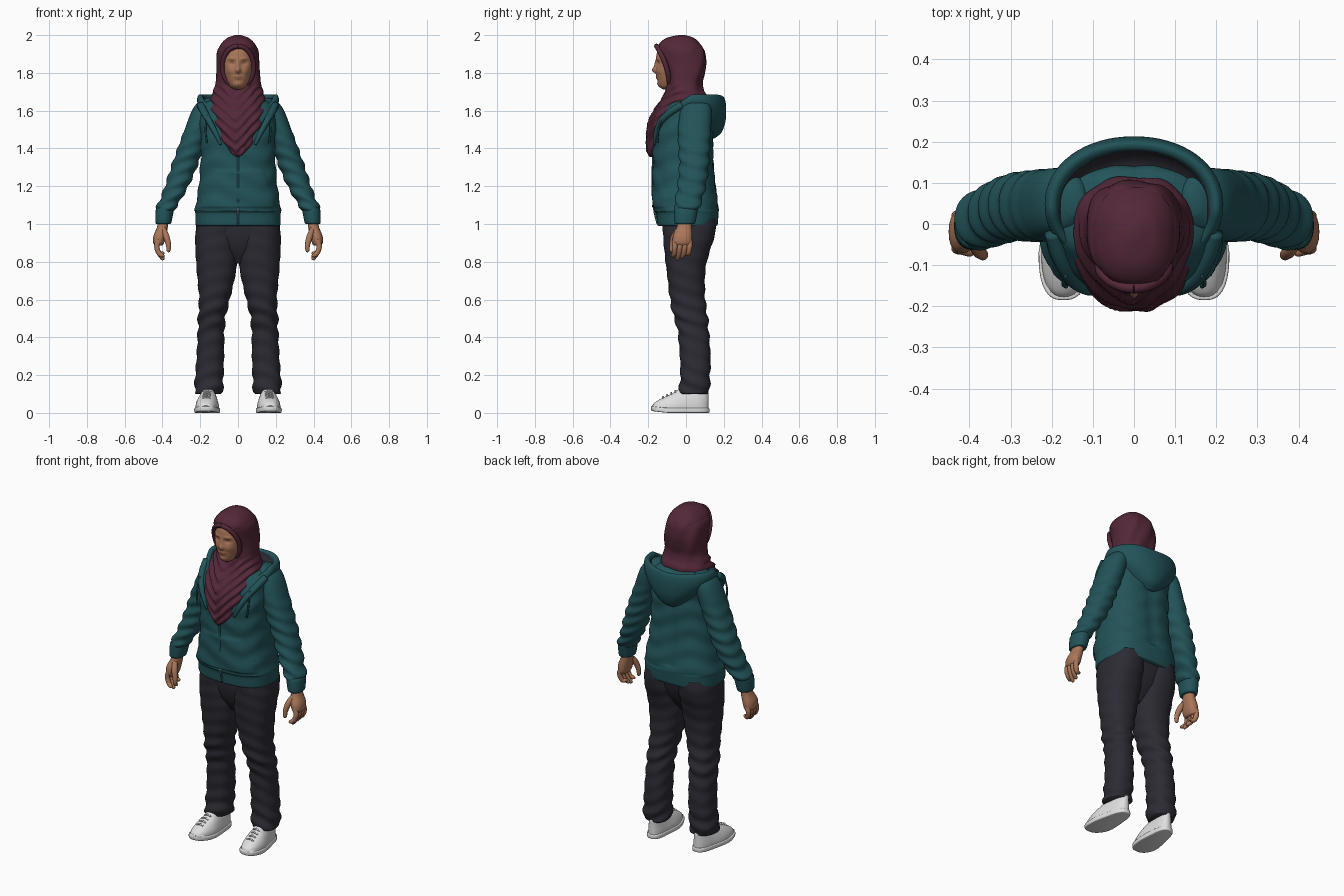
import bpy, bmesh, math
from mathutils import Vector
from math import sin, cos, pi, exp


def material(name, rgb):
    m = bpy.data.materials.new(name)
    m.diffuse_color = (*rgb, 1)
    return m


SKIN = material("skin", (0.40, 0.18, 0.10))
LIPS = material("lips and eyelids", (0.27, 0.105, 0.065))
SCARF = material("plum scarf", (0.088, 0.021, 0.040))
TEAL = material("teal fleece", (0.016, 0.088, 0.100))
DARK = material("dark denim", (0.025, 0.024, 0.034))
WHITE = material("white leather", (0.74, 0.74, 0.74))
METAL = material("zip metal", (0.45, 0.45, 0.45))


def spline(pts, steps):
    """Smooth interpolation through rows of numbers."""
    out = []
    for i in range(len(pts) - 1):
        a, b, c, d = (pts[max(0, min(len(pts) - 1, i + k))] for k in (-1, 0, 1, 2))
        for s in range(steps):
            t = s / steps
            out.append([0.5 * (2 * q + (r - p) * t + (2 * p - 5 * q + 4 * r - u) * t * t
                               + (3 * q - p - 3 * r + u) * t ** 3)
                        for p, q, r, u in zip(a, b, c, d)])
    return out + [list(pts[-1])]


def finish(bm, name, mats, mirror, rule=None):
    bmesh.ops.recalc_face_normals(bm, faces=bm.faces)
    for f in bm.faces:
        f.smooth = True
        if rule:
            f.material_index = rule(f)
    me = bpy.data.meshes.new(name)
    bm.to_mesh(me)
    bm.free()
    ob = bpy.data.objects.new(name, me)
    bpy.context.collection.objects.link(ob)
    for m in mats:
        me.materials.append(m)
    if mirror:
        ob.modifiers.new("mirror", 'MIRROR').use_mirror_merge = False
    return ob


def skin_rings(rings, name, mats, mirror, rule=None):
    bm = bmesh.new()
    vs = [[bm.verts.new(p) for p in r] for r in rings]
    n = len(vs[0])
    for a, b in zip(vs, vs[1:]):
        for j in range(n):
            k = (j + 1) % n
            bm.faces.new((a[j], a[k], b[k], b[j]))
    bm.faces.new(vs[0])
    bm.faces.new(vs[-1])
    return finish(bm, name, mats, mirror, rule)


def loft(name, slices, mats, power=2.2, seg=32, steps=6, deform=None, mirror=False, rule=None):
    """Horizontal slices (z, x0, x1, y0, y1) joined into a smooth body."""
    rings = []
    for z, x0, x1, y0, y1 in spline(slices, steps):
        ring = []
        for j in range(seg):
            a = 2 * pi * j / seg
            c, s = cos(a), sin(a)
            p = Vector(((x0 + x1) / 2 + (x1 - x0) / 2 * math.copysign(abs(c) ** (2 / power), c),
                        (y0 + y1) / 2 + (y1 - y0) / 2 * math.copysign(abs(s) ** (2 / power), s), z))
            ring.append(deform(p, Vector((c, s, 0))) if deform else p)
        rings.append(ring)
    return skin_rings(rings, name, mats, mirror, rule)


def tube(name, pts, mat, mirror=False, steps=5, seg=10):
    """Round tube through points (x, y, z, radius)."""
    rows = spline(pts, steps)
    rings = []
    for i, r in enumerate(rows):
        t = (Vector(rows[min(i + 1, len(rows) - 1)][:3]) - Vector(rows[max(i - 1, 0)][:3])).normalized()
        u = t.cross(Vector((0.3, 1, 0.2))).normalized()
        w = t.cross(u)
        rings.append([Vector(r[:3]) + r[3] * (cos(2 * pi * j / seg) * u + sin(2 * pi * j / seg) * w)
                      for j in range(seg)])
    return skin_rings(rings, name, [mat], mirror)


def bump(x, z, cx, cz, wx, wz):
    return exp(-((x - cx) / wx) ** 2 - ((z - cz) / wz) ** 2)


# Face: nose, eye sockets, cheeks, lips and chin pushed out of a smooth head
def face_shape(p, d):
    if p.y < -0.06:
        x, z = abs(p.x), p.z
        p.y -= (0.022 * bump(x, z, 0, 1.813, 0.014, 0.016) + 0.010 * bump(x, z, 0, 1.84, 0.010, 0.025)
                - 0.010 * bump(x, z, 0.033, 1.853, 0.018, 0.013) + 0.005 * bump(x, z, 0.035, 1.875, 0.022, 0.008)
                + 0.006 * bump(x, z, 0.042, 1.81, 0.02, 0.02) + 0.008 * bump(x, z, 0, 1.776, 0.022, 0.010)
                - 0.004 * bump(x, z, 0, 1.776, 0.026, 0.003) + 0.005 * bump(x, z, 0, 1.74, 0.02, 0.012))
    return p


def face_colour(f):
    c = f.calc_center_median()
    if c.y > -0.10:
        return 0
    lips = (c.x / 0.024) ** 2 + ((c.z - 1.776) / 0.006) ** 2 < 1
    lids = ((abs(c.x) - 0.033) / 0.015) ** 2 + ((c.z - 1.852) / 0.004) ** 2 < 1
    return int(lips or lids)


loft("face", [(1.712, -.02, .02, -.12, -.03), (1.73, -.045, .045, -.143, 0), (1.77, -.066, .066, -.152, .02),
              (1.82, -.08, .08, -.156, .03), (1.87, -.083, .083, -.158, .03), (1.92, -.072, .072, -.150, .02),
              (1.95, -.05, .05, -.12, 0)], [SKIN, LIPS], 2.2, 96, 12, face_shape, rule=face_colour)


# Scarf: hood over the head falling into a pointed, folded drape
def scarf_folds(p, d):
    w = max(0, min(1, (1.75 - p.z) / 0.06)) * max(0, min(1, (p.z - 1.36) / 0.05))
    front = max(0, min(1, -d.y * 1.5 + 0.4))
    k = sin((p.z - 1.0 * abs(p.x + 0.012) - 0.1 * p.x) * 2 * pi / 0.055)
    side = 0.003 * sin(d.x * 9 + p.z * 25) * (1 if p.z < 1.93 else 0)
    return p + d * (0.007 * k * w * front + side)


loft("head_scarf", [(1.355, -.006, .006, -.19, -.165), (1.375, -.035, .035, -.203, -.13),
                    (1.42, -.068, .068, -.208, -.09), (1.5, -.112, .112, -.203, -.03), (1.56, -.133, .133, -.188, .04),
                    (1.62, -.145, .145, -.155, .10), (1.67, -.14, .14, -.122, .115), (1.71, -.128, .128, -.105, .095),
                    (1.75, -.119, .119, -.10, .088), (1.8, -.118, .118, -.10, .098), (1.85, -.116, .116, -.115, .105),
                    (1.9, -.111, .111, -.138, .102), (1.93, -.102, .102, -.148, .092), (1.96, -.085, .085, -.138, .07),
                    (1.986, -.055, .055, -.10, .04), (2.0, -.015, .015, -.04, -.005)],
     [SCARF], 2.4, 80, 8, scarf_folds)

# Rolled cloth edge framing the face, leaning back towards the chin
rim = []
for i in range(25):
    a = 2 * pi * i / 24
    z = 1.833 + 0.109 * cos(a)
    rim.append((0.083 * sin(a), -0.077 - 0.066 * ((z - 1.72) / 0.22) ** 1.3 - 0.012 * cos(a / 1) ** 2, z, 0.013)
               if z > 1.725 else (0.083 * sin(a), -0.10, z, 0.013))
tube("scarf_rim", rim, SCARF, steps=3)


# Sweater body: raised front pocket, ribbed hem and soft folds
def body_shape(p, d):
    x, z = abs(p.x), p.z
    if d.y < -0.2 and 1.085 < z < 1.285 and x < 0.195 - max(0, z - 1.14) * 0.45:
        p.y -= 0.007
    if z > 1.07:
        p += d * 0.003 * sin(z * 55 + 3 * sin(d.x * 3))
    if d.y > 0.5 and z > 1.1:
        p.y -= 0.008 * exp(-(x / 0.03) ** 2)
    return p


loft("sweater_body", [(.99, -.218, .218, -.145, .16), (1.0, -.225, .225, -.153, .168), (1.055, -.226, .226, -.157, .172),
                      (1.075, -.229, .229, -.17, .172), (1.13, -.219, .219, -.172, .168), (1.2, -.208, .208, -.172, .158),
                      (1.3, -.2, .2, -.172, .148), (1.4, -.196, .196, -.176, .145), (1.5, -.2, .2, -.168, .143),
                      (1.58, -.2, .2, -.14, .148), (1.64, -.175, .175, -.10, .14), (1.665, -.11, .11, -.06, .11)],
     [TEAL], 2.6, 80, 9, body_shape)


# Sleeves with creases, then cuffs
def sleeve_folds(p, d):
    w = max(0, min(1, (1.55 - p.z) / 0.2))
    return p + d * 0.005 * w * sin(p.z * 85 + 2.5 * d.x + 1.5 * d.y)


loft("sleeve", [(1.668, .12, .165, .02, .09), (1.645, .11, .21, -.01, .12), (1.6, .12, .244, -.03, .135),
                (1.5, .15, .283, -.042, .133), (1.4, .182, .32, -.04, .127), (1.3, .218, .355, -.036, .12),
                (1.2, .262, .387, -.045, .105), (1.13, .302, .413, -.055, .085), (1.09, .325, .432, -.062, .074),
                (1.07, .342, .428, -.055, .06)], [TEAL], 2.2, 36, 8, sleeve_folds, True)
loft("cuff", [(1.085, .335, .43, -.058, .064), (1.07, .34, .436, -.062, .062), (1.01, .352, .437, -.062, .05),
              (1.0, .36, .43, -.054, .042)], [TEAL], 2.2, 28, 4, None, True)

# Hands: palm, four fingers and thumb
loft("palm", [(1.02, .37, .42, -.042, .03), (.98, .372, .43, -.05, .03), (.94, .38, .447, -.068, .033),
              (.905, .39, .45, -.07, .032), (.885, .4, .44, -.06, .025)], [SKIN], 2.3, 20, 4, None, True)
for i, (y, tip) in enumerate([(-.056, .825), (-.031, .81), (-.006, .818), (.018, .838)]):
    tube("finger_%d" % (i + 1), [(.42, y, .915, .015), (.43, y * 1.05, .88, .0145), (.418, y - .006, .845, .013),
                                 (.398, y - .014, tip + .006, .010), (.394, y - .015, tip, .003)], SKIN, True)
tube("thumb", [(.395, -.035, .975, .014), (.38, -.062, .935, .017), (.368, -.074, .89, .014),
               (.368, -.076, .86, .011), (.369, -.076, .85, .003)], SKIN, True)


# Lowered hood: hanging bag, rolled rim and dark lining
def hood_shape(p, d):
    if p.y < 0.03:
        p.z -= 0.65 * (0.03 - p.y)
    p.z -= 0.012 * exp(-(p.x / 0.09) ** 2) * (1 if p.y > 0 else 0)
    return p


loft("lowered_hood", [(1.465, -.03, .03, .08, .15), (1.495, -.085, .085, .03, .187), (1.55, -.15, .15, -.02, .208),
                      (1.61, -.2, .2, -.08, .213), (1.655, -.217, .217, -.115, .21), (1.684, -.207, .207, -.11, .2),
                      (1.682, -.19, .19, -.1, .182), (1.655, -.175, .175, -.09, .168), (1.635, -.15, .15, -.08, .14),
                      (1.63, -.08, .08, -.05, .08)], [TEAL, DARK], 2.1, 64, 6, hood_shape,
     rule=lambda f: int(f.normal.z > -2 and f.calc_center_median().y > 0.0 and f.calc_center_median().z > 1.6
                        and (f.calc_center_median().x / .184) ** 2
                        + ((f.calc_center_median().y - .038) / .142) ** 2 < 1))
tube("hood_front_edge", [(.198, -.02, 1.63, .02), (.178, -.085, 1.59, .02), (.150, -.135, 1.54, .017),
                         (.118, -.158, 1.48, .014), (.09, -.165, 1.42, .008)], TEAL, True)
tube("drawstring", [(.165, -.125, 1.58, .005), (.172, -.145, 1.5, .005), (.165, -.152, 1.43, .005)], TEAL, True)

# Front zip and its pull
tube("zip", [(0, -.150, 1.0, .006), (0, -.168, 1.08, .006), (0, -.176, 1.2, .006), (0, -.174, 1.38, .006)], TEAL)
tube("zip_pull", [(0, -.166, 1.055, .004), (0, -.170, 1.085, .005)], METAL)


# Trousers: hips and two creased legs
def leg_folds(p, d):
    w = exp(-((p.z - 0.5) / 0.13) ** 2) + exp(-((p.z - 0.14) / 0.09) ** 2) + 0.3
    return p + d * 0.0045 * w * sin(p.z * 75 + 2 * d.x + 2.5 * d.y)


loft("hips", [(1.03, -.21, .21, -.12, .15), (.95, -.2, .2, -.115, .135), (.87, -.14, .14, -.095, .10),
              (.79, -.03, .03, -.05, .04)], [DARK], 2.4, 40, 5)
loft("trouser_leg", [(1.03, .0, .215, -.125, .158), (.95, .0, .226, -.122, .155), (.87, .002, .226, -.116, .130),
                     (.78, .006, .22, -.106, .106), (.7, .02, .214, -.096, .1), (.6, .044, .206, -.084, .102),
                     (.52, .064, .21, -.068, .113), (.44, .072, .212, -.045, .12), (.3, .074, .219, -.032, .13),
                     (.2, .077, .226, -.03, .127), (.115, .082, .229, -.036, .124), (.1, .09, .222, -.028, .115)],
     [DARK], 2.3, 40, 8, leg_folds, True)


# Shoes: turned out slightly, heel narrower than the toe, sole lip and laces
def shoe_shape(p, d):
    k = 0.82 if p.y > 0.03 else 1.0 - 0.18 * max(0, (p.y + 0.06) / 0.09)
    p.x = 0.158 + (p.x - 0.158) * k - 0.07 * p.y
    if p.y < -0.1 and p.z < 0.03:
        p.z += (-0.1 - p.y) * 0.12
    return p


loft("shoe_sole", [(0, .094, .222, -.178, .118), (.004, .09, .227, -.184, .124), (.022, .09, .227, -.185, .124),
                   (.026, .095, .222, -.18, .12)], [WHITE], 2.6, 40, 3, shoe_shape, True)
loft("shoe_upper", [(.02, .095, .222, -.18, .12), (.045, .097, .22, -.174, .12), (.065, .102, .215, -.15, .12),
                    (.085, .108, .208, -.112, .12), (.105, .115, .2, -.07, .12), (.125, .12, .196, -.04, .115)],
     [WHITE], 2.4, 40, 5, shoe_shape, True)
for i in range(4):
    y, z = -.122 + .022 * i, .083 + .011 * i
    tube("shoelace_%d" % (i + 1), [(.138 - y * .07, y, z - .006, .004), (.158 - y * .07, y, z + .001, .005),
                                   (.180 - y * .07, y, z - .006, .004)], WHITE, True)
